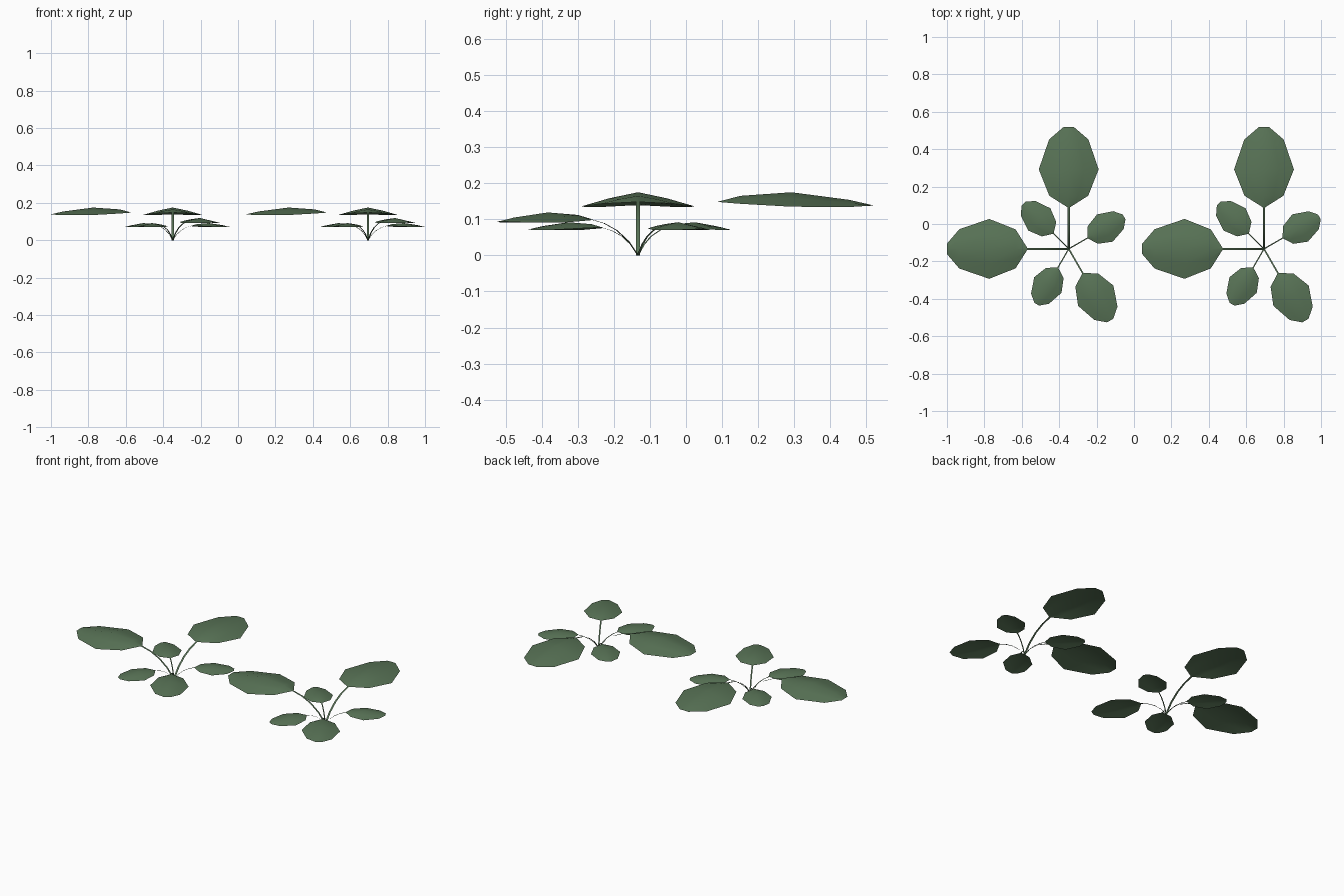
import bpy
from math import radians
from mathutils import Matrix

if "Cube" in bpy.data.objects:
    bpy.data.objects.remove(bpy.data.objects["Cube"])

green = bpy.data.materials.new("leaf_green")
green.diffuse_color = (0.10, 0.175, 0.095, 1)
green.use_nodes = True
green.node_tree.nodes["Principled BSDF"].inputs["Base Color"].default_value = green.diffuse_color

# Unit leaf: distance from root, half width, ridge height, rim height
BLADE = [(0.222, 0.006, 0.149, 0.148),
         (0.284, 0.104, 0.165, 0.143),
         (0.425, 0.160, 0.175, 0.135),
         (0.585, 0.105, 0.154, 0.134),
         (0.651, 0.028, 0.139, 0.138)]
# Flat ribbon stalk: distance from root, height
STALK = [(0, 0), (0.045, 0.058), (0.10, 0.102), (0.16, 0.131), (0.23, 0.149)]
# Direction in degrees, scale
LEAVES = [(90, 1), (180, 1), (300, 0.68), (30, 0.525), (135, 0.525), (240, 0.525)]
ROOTS = [(-0.349, -0.133), (0.695, -0.133)]


def grid_mesh(name, rows, smooth):
    n = len(rows[0])
    verts = [v for row in rows for v in row]
    faces = [(i * n + j, (i + 1) * n + j, (i + 1) * n + j + 1, i * n + j + 1)
             for i in range(len(rows) - 1) for j in range(n - 1)]
    # Order faces so the normals point up
    faces = [f if (rows[0][0][1] < rows[0][-1][1]) else f[::-1] for f in faces]
    me = bpy.data.meshes.new(name)
    me.from_pydata(verts, [], faces)
    me.materials.append(green)
    for p in me.polygons:
        p.use_smooth = smooth
    return me


# Arched blade with a raised midrib
blade_rows = []
for r, w, top, rim in BLADE:
    mid = top + (rim - top) * 0.42
    blade_rows.append([(r, -w, rim), (r, -w / 2, mid), (r, 0, top),
                       (r, w / 2, mid), (r, w, rim)])
blade = grid_mesh("leaf_blade", blade_rows, True)
stalk = grid_mesh("leaf_stalk", [[(r, -0.006, z), (r, 0.006, z)] for r, z in STALK], True)

# Two identical plants, each a rosette of scaled leaves
for x, y in ROOTS:
    for angle, s in LEAVES:
        m = (Matrix.Translation((x, y, 0)) @ Matrix.Rotation(radians(angle), 4, 'Z')
             @ Matrix.Scale(s, 4))
        for me in (blade, stalk):
            ob = bpy.data.objects.new(me.name, me)
            ob.matrix_world = m
            bpy.context.collection.objects.link(ob)
